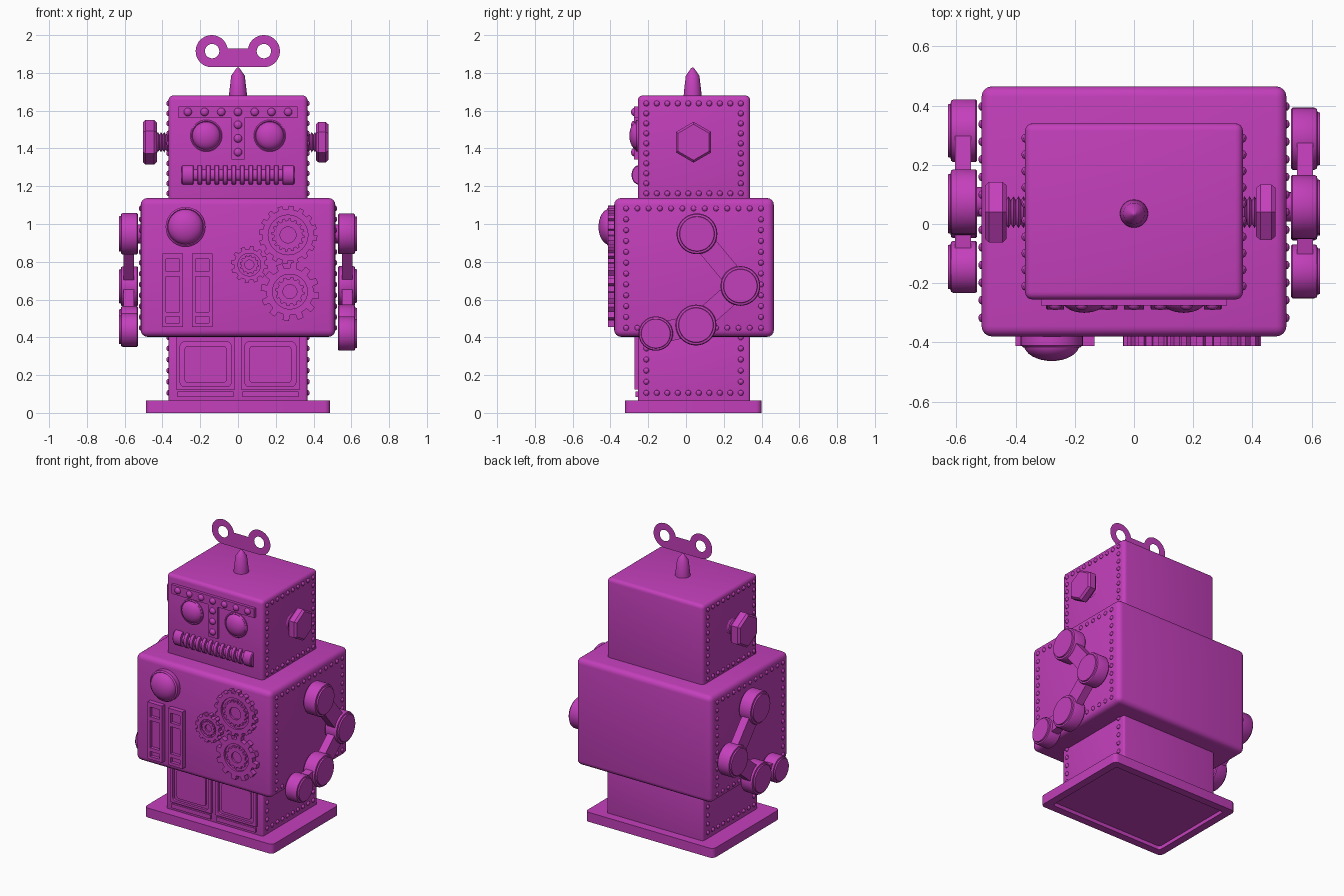
import bpy, bmesh
from math import sin, cos, pi, radians
from mathutils import Matrix, Vector

if "Cube" in bpy.data.objects:
    bpy.data.objects.remove(bpy.data.objects["Cube"])

mat = bpy.data.materials.new("magenta_tin")
mat.diffuse_color = (0.55, 0.05, 0.5, 1)
mat.use_nodes = True
mat.node_tree.nodes["Principled BSDF"].inputs["Base Color"].default_value = mat.diffuse_color
YC = 0.04  # depth centre of the head


def finish(name, bm):
    bmesh.ops.remove_doubles(bm, verts=bm.verts, dist=1e-5)
    bmesh.ops.recalc_face_normals(bm, faces=bm.faces)
    me = bpy.data.meshes.new(name)
    bm.to_mesh(me)
    bm.free()
    me.materials.append(mat)
    ob = bpy.data.objects.new(name, me)
    bpy.context.collection.objects.link(ob)
    return ob


def box(name, lo, hi, bevel=0.0, segs=4):
    lo, hi = Vector(lo), Vector(hi)
    bm = bmesh.new()
    bmesh.ops.create_cube(bm, size=1, matrix=Matrix.Translation((lo + hi) / 2) @ Matrix.Diagonal((*(hi - lo), 1)))
    if bevel:
        bmesh.ops.bevel(bm, geom=bm.edges[:], offset=bevel, segments=segs, profile=0.5, affect='EDGES')
    return finish(name, bm)


def lathe(name, profile, loc, axis, segs=40):
    """Spin (radius, height) points round an axis."""
    bm = bmesh.new()
    vs = [bm.verts.new((0, r, h)) for r, h in profile]
    es = [bm.edges.new(p) for p in zip(vs, vs[1:])]
    bmesh.ops.spin(bm, geom=vs + es, cent=(0, 0, 0), axis=(0, 0, 1), angle=2 * pi, steps=segs)
    ob = finish(name, bm)
    ob.location = loc
    ob.rotation_euler = Vector(axis).to_track_quat('Z', 'Y').to_euler()
    return ob


FRONT = Matrix(((1, 0, 0), (0, 0, -1), (0, 1, 0)))
SIDE = Matrix(((0, 0, 1), (1, 0, 0), (0, 1, 0)))


def plate(name, outlines, a, b, basis=FRONT):
    """Extrude flat outlines (holes allowed) from a to b along the facing axis."""
    cu = bpy.data.curves.new(name, 'CURVE')
    cu.dimensions, cu.fill_mode, cu.extrude = '2D', 'BOTH', abs(b - a) / 2
    for pts in outlines:
        sp = cu.splines.new('POLY')
        sp.points.add(len(pts) - 1)
        for p, (u, v) in zip(sp.points, pts):
            p.co = (u, v, 0, 1)
        sp.use_cyclic_u = True
    tmp = bpy.data.objects.new(name + "_curve", cu)
    bpy.context.collection.objects.link(tmp)
    bpy.context.view_layer.update()
    me = bpy.data.meshes.new_from_object(tmp.evaluated_get(bpy.context.evaluated_depsgraph_get()))
    bm = bmesh.new()
    bm.from_mesh(me)
    bpy.data.objects.remove(tmp)
    off = Vector((0, (a + b) / 2, 0)) if basis is FRONT else Vector(((a + b) / 2, 0, 0))
    bmesh.ops.transform(bm, matrix=Matrix.Translation(off) @ basis.to_4x4(), verts=bm.verts)
    return finish(name, bm)


def arc(cx, cz, r, a0=0, a1=352.5, n=48):
    return [(cx + r * cos(radians(a0 + (a1 - a0) * i / (n - 1))),
             cz + r * sin(radians(a0 + (a1 - a0) * i / (n - 1)))) for i in range(n)]


def rrect(x0, x1, z0, z1, r=0.0):
    if not r:
        return [(x0, z0), (x1, z0), (x1, z1), (x0, z1)]
    return (arc(x1 - r, z1 - r, r, 0, 90, 6) + arc(x0 + r, z1 - r, r, 90, 180, 6)
            + arc(x0 + r, z0 + r, r, 180, 270, 6) + arc(x1 - r, z0 + r, r, 270, 360, 6))


def cog(cx, cz, r, root, teeth):
    return [(cx + q * cos(2 * pi * (i + f) / teeth), cz + q * sin(2 * pi * (i + f) / teeth))
            for i in range(teeth)
            for f, q in ((0, root), (0.25, root), (0.45, root), (0.52, r), (0.72, r), (0.93, r))]


def dome(r, h, base=0.0, n=8):
    return [(r, 0)] + [(r * cos(pi / 2 * i / n), base + h * sin(pi / 2 * i / n)) for i in range(n + 1)]


# Main blocks
box("head", (-0.368, -0.255, 1.1), (0.368, 0.34, 1.68), 0.025)
box("body", (-0.515, -0.38, 0.403), (0.515, 0.465, 1.137), 0.035)
box("legs", (-0.368, -0.255, 0.03), (0.368, 0.34, 0.45), 0.015)
# Foot slab: rounded, with a recessed underside
slab = rrect(-0.488, 0.488, -0.323, 0.4, 0.03)
hollow = rrect(-0.435, 0.435, -0.27, 0.347, 0.02)
UP = Matrix.Identity(3)
for name, outl, z0, z1 in (("foot_rim", [slab, hollow], 0, 0.065), ("foot_top", [hollow], 0.025, 0.065)):
    plate(name, outl, z0, z1, UP).location = (-(z0 + z1) / 2, 0, (z0 + z1) / 2)

# Winding key and its stem
key = arc(-0.139, 1.915, 0.085, 10, 270, 36) + arc(0.137, 1.915, 0.085, -90, 170, 36)
plate("winding_key", [key, arc(-0.137, 1.915, 0.038), arc(0.137, 1.915, 0.038)], 0.035, 0.035)
lathe("key_stem", [(0.048, 1.67), (0.046, 1.7), (0.036, 1.785), (0.008, 1.825), (0, 1.83)], (0, 0.035, 0), (0, 0, 1))

# Ear bolts: threaded shaft and hexagonal nut
thread = [(0, 0.35)] + [(0.054 if i % 2 else 0.04, 0.365 + i * 0.0085) for i in range(9)]
for side, rad, n0, n1 in ((1, 0.108, 0.413, 0.478), (-1, 0.118, 0.43, 0.504)):
    tag = "right" if side > 0 else "left"
    lathe(tag + "_ear_thread", thread, (0, YC, 1.433), (side, 0, 0), 24)
    lathe(tag + "_ear_nut", [(0, n0), (rad * 0.88, n0), (rad, n0 + 0.014), (rad, n1 - 0.014),
                             (rad * 0.88, n1), (0, n1)], (0, YC, 1.433), (side, 0, 0), 6)

# Face: eyes, brow plate with rivets, ribbed mouth
for s in (-1, 1):
    loc = (s * 0.168, -0.25, 1.467)
    lathe("eye_ring", [(0.084, 0), (0.084, 0.012), (0.078, 0.017), (0.072, 0.012)], loc, (0, -1, 0))
    lathe("eye", dome(0.075, 0.044, 0.006), loc, (0, -1, 0))
brow = [(-0.315, 1.56), (-0.035, 1.56), (-0.035, 1.342), (0.035, 1.342), (0.035, 1.56),
        (0.315, 1.56), (0.315, 1.623), (-0.315, 1.623)]
plate("brow_plate", [brow], -0.275, -0.25)
for x, z in [(i * 0.0885, 1.593) for i in range(-3, 4)] + [(0, 1.525), (0, 1.453), (0, 1.38)]:
    lathe("brow_rivet", dome(0.022, 0.017, n=5), (x, -0.274, z), (0, -1, 0), 16)
prof = [(0, -0.298), (0.046, -0.298), (0.051, -0.293)]
for i in range(11):
    x = -0.225 + i * 0.045
    prof += [(0.051, x - 0.012), (0.03, x - 0.01), (0.03, x + 0.01), (0.051, x + 0.012)]
prof += [(0.051, 0.293), (0.046, 0.298), (0, 0.298)]
lathe("mouth", prof, (0, -0.25, 1.26), (1, 0, 0), 32).scale = (0.75, 1, 1)

# Chest lamp
lathe("lamp_collar", [(0.105, 0), (0.105, 0.035), (0.096, 0.042), (0.09, 0.035)], (-0.278, -0.375, 0.985), (0, -1, 0))
lathe("lamp", dome(0.094, 0.056, 0.032), (-0.278, -0.375, 0.985), (0, -1, 0))

# Chest gauges: frames with three windows
for x in (-0.345, -0.189):
    wins = [rrect(x - 0.035, x + 0.035, a, b) for a, b in ((0.748, 0.815), (0.535, 0.722), (0.475, 0.51))]
    plate("gauge_frame", [rrect(x - 0.055, x + 0.055, 0.455, 0.845)] + wins, -0.412, -0.375)
    box("gauge_back", (x - 0.05, -0.39, 0.46), (x + 0.05, -0.37, 0.84))

# Chest gears: toothed ring, recessed web, hub ring
for x, z, r, root, n, bore in ((0.265, 0.942, 0.155, 0.136, 16, 0.105), (0.275, 0.642, 0.155, 0.125, 12, 0.092),
                               (0.06, 0.785, 0.098, 0.082, 12, 0.06)):
    plate("gear_rim", [cog(x, z, r, root, n), arc(x, z, bore)], -0.413, -0.375)
    plate("gear_web", [arc(x, z, bore + 0.005)], -0.398, -0.375)
    plate("gear_hub", [cog(x, z, bore * 0.84, bore * 0.72, n), arc(x, z, bore * 0.4)], -0.411, -0.39)

# Leg doors with raised rims and kick strips
for s in (-1, 1):
    x0, x1 = sorted((s * 0.015, s * 0.328))
    plate("door_frame", [rrect(x0, x1, 0.125, 0.42), rrect(x0 + 0.022, x1 - 0.022, 0.14, 0.375, 0.02)], -0.272, -0.25)
    plate("door_panel", [rrect(x0 + 0.045, x1 - 0.045, 0.158, 0.355, 0.02)], -0.265, -0.25)
    plate("door_strip", [rrect(x0 + 0.008, x1 - 0.008, 0.083, 0.112)], -0.268, -0.25)

# Arms: four round joints joined by flat links
arms = {1: ((0.058, 0.948, 0.108), (0.288, 0.672, 0.105), (0.053, 0.465, 0.108), (-0.16, 0.42, 0.091)),
        -1: ((0.075, 0.948, 0.11), (0.315, 0.67, 0.106), (0.06, 0.457, 0.108), (-0.145, 0.44, 0.088))}
for s, joints in arms.items():
    tag = "right" if s > 0 else "left"
    for i, (y, z, r) in enumerate(joints):
        lathe(tag + "_arm_joint", [(0, 0.53), (r * 0.95, 0.53), (r, 0.536), (r, 0.61), (r * 0.96, 0.618),
                                   (r * 0.86, 0.62), (r * 0.84, 0.629), (0, 0.629)], (0, y, z), (s, 0, 0))
    lathe(tag + "_shoulder_axle", [(0.05, 0.5), (0.05, 0.54)], (0, joints[0][0], joints[0][1]), (s, 0, 0), 24)
    for (y0, z0, _), (y1, z1, _) in zip(joints, joints[1:]):
        a, b = Vector((y0, z0)), Vector((y1, z1))
        side = (b - a).normalized() * 0.055
        side = Vector((-side.y, side.x))
        plate(tag + "_arm_link", [[a + side, a - side, b - side, b + side]], s * 0.55, s * 0.605, SIDE)


# Side rivets framing each block
def rivets(name, x, y0, y1, z0, z1, ny, nz, top=True):
    spots = {(i, j) for i in range(ny + 1) for j in range(nz + 1) if i in (0, ny) or j == 0 or (top and j == nz)}
    bm = bmesh.new()
    for i, j in sorted(spots):
        for s in (-1, 1):
            m = Matrix.Translation((s * x, y0 + (y1 - y0) * i / ny, z0 + (z1 - z0) * j / nz))
            bmesh.ops.create_uvsphere(bm, u_segments=10, v_segments=6, radius=0.015,
                                      matrix=m @ Matrix.Diagonal((0.8, 1, 1, 1)))
    finish(name, bm)


rivets("head_rivets", 0.368, -0.21, 0.29, 1.162, 1.638, 9, 9)
rivets("body_rivets", 0.514, -0.317, 0.397, 0.45, 1.082, 12, 11)
rivets("leg_rivets", 0.368, -0.21, 0.29, 0.106, 0.4, 9, 5, False)

# Smooth shading with sharp edges kept
bpy.ops.object.select_all(action='SELECT')
bpy.context.view_layer.objects.active = bpy.context.selected_objects[0]
bpy.ops.object.shade_smooth_by_angle(angle=radians(32))
